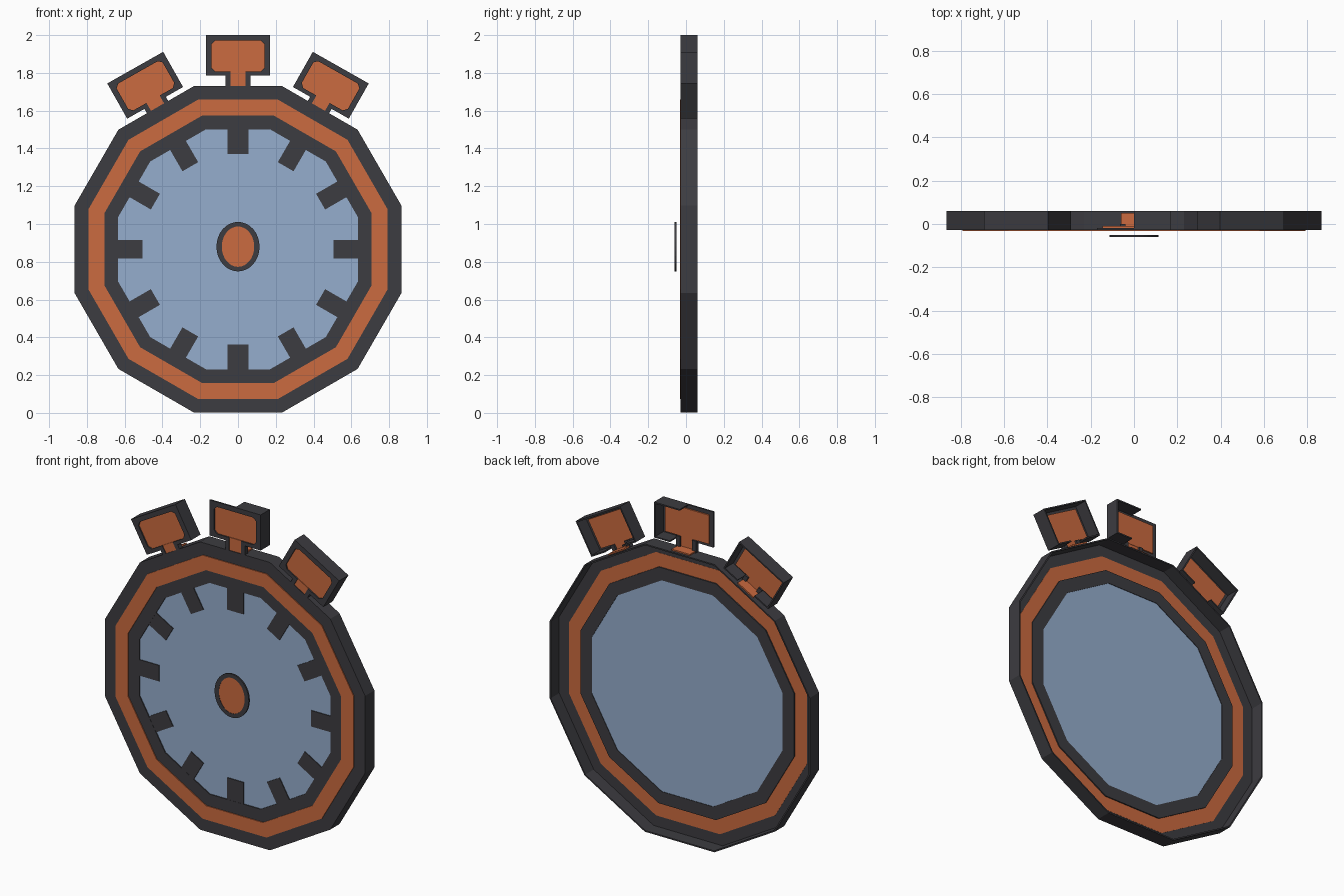
import bpy, bmesh, math

if "Cube" in bpy.data.objects:
    bpy.data.objects.remove(bpy.data.objects["Cube"])

CZ = 0.866            # height of the dial centre
FRONT, BACK = -0.028, 0.06


def material(name, rgb):
    m = bpy.data.materials.new(name)
    m.diffuse_color = (*rgb, 1)
    m.use_nodes = True
    m.node_tree.nodes["Principled BSDF"].inputs["Base Color"].default_value = m.diffuse_color
    return m


DARK = material("dark_grey", (0.046, 0.045, 0.052))
ORANGE = material("orange", (0.60, 0.145, 0.05))
BLUE = material("pale_blue", (0.30, 0.42, 0.61))


def finish(name, bm, mat):
    bmesh.ops.recalc_face_normals(bm, faces=bm.faces)
    me = bpy.data.meshes.new(name)
    bm.to_mesh(me)
    bm.free()
    me.materials.append(mat)
    ob = bpy.data.objects.new(name, me)
    bpy.context.collection.objects.link(ob)
    return ob


def prism(bm, pts, y0, y1):
    """Extrude an x/z outline from y0 to y1."""
    a = [bm.verts.new((x, y0, z)) for x, z in pts]
    b = [bm.verts.new((x, y1, z)) for x, z in pts]
    bm.faces.new(a)
    bm.faces.new(b[::-1])
    n = len(pts)
    for i in range(n):
        j = (i + 1) % n
        bm.faces.new((a[i], b[i], b[j], a[j]))


def circle(n, rx, rz, cz, phase=0.0):
    return [(rx * math.cos(2 * math.pi * i / n + phase),
             cz + rz * math.sin(2 * math.pi * i / n + phase)) for i in range(n)]


def dodecagon(apothem):
    r = apothem / math.cos(math.pi / 12)
    return circle(12, r, r, CZ, math.pi / 12)


def band(bm, outer, inner, y0, y1):
    """Closed ring between two outlines."""
    loops = [[bm.verts.new((x, y, z)) for x, z in pts]
             for pts, y in ((outer, y0), (inner, y0), (inner, y1), (outer, y1))]
    n = len(outer)
    for k in range(4):
        p, q = loops[k], loops[(k + 1) % 4]
        for i in range(n):
            j = (i + 1) % n
            bm.faces.new((p[i], p[j], q[j], q[i]))


# Case: open-backed shell made of a front rim and a thin outer wall
bm = bmesh.new()
band(bm, dodecagon(0.865), dodecagon(0.79), FRONT, -0.02)
band(bm, dodecagon(0.865), dodecagon(0.857), -0.02, BACK)
finish("case_shell", bm, DARK)

# Orange band and inner bezel
bm = bmesh.new()
band(bm, dodecagon(0.792), dodecagon(0.708), -0.033, -0.019)
finish("case_band", bm, ORANGE)
bm = bmesh.new()
band(bm, dodecagon(0.71), dodecagon(0.635), FRONT, -0.012)
finish("inner_bezel", bm, DARK)

# Dial face
bm = bmesh.new()
prism(bm, dodecagon(0.64), -0.022, -0.015)
finish("dial", bm, BLUE)


def place(angle, r):
    """Map (u sideways, v outward) to x/z at a clock angle and radius."""
    c, s = math.cos(angle), math.sin(angle)
    return lambda pts: [(u * c + (r + v) * s, CZ - u * s + (r + v) * c) for u, v in pts]


def box(u0, u1, v0, v1):
    return [(u0, v0), (u1, v0), (u1, v1), (u0, v1)]


# Hour marks
bm = bmesh.new()
for i in range(12):
    w = 0.055 if i % 6 == 0 else 0.048
    prism(bm, place(math.radians(30 * i), 0)(box(-w, w, 0.505, 0.637)), -0.027, -0.021)
finish("hour_marks", bm, DARK)

# Hub floating in front of the dial
bm = bmesh.new()
band(bm, circle(32, 0.114, 0.131, 0.88), circle(32, 0.086, 0.107, 0.88), -0.06, -0.05)
finish("hub_rim", bm, DARK)
bm = bmesh.new()
prism(bm, circle(32, 0.087, 0.108, 0.88), -0.058, -0.051)
finish("hub_cap", bm, ORANGE)


def button(name, angle, r, full):
    put = place(angle, r)
    W, H, t = 0.17, 0.107, 0.008
    foot = 0.862 - r
    # front frame, open at the bottom for the stem
    half = [(0.04, -H), (W, -H), (W, H)]
    hole = [(0.12, 0.078), (0.14, 0.06), (0.14, -0.065), (0.12, -0.085), (0.04, -0.085)]
    frame = half + [(-u, v) for u, v in half[::-1]] \
        + [(-u, v) for u, v in hole[::-1]] + hole
    bm = bmesh.new()
    prism(bm, put(frame), FRONT, -0.018)
    # thin side walls (the middle button is walled on one half only)
    walls = [box(W - t, W, -H, H), box(0, W, H - t, H), box(0.065, W, -H, -H + t)]
    if full:
        walls += [[(-u, v) for u, v in w] for w in walls]
    for w in walls:
        prism(bm, put(w), -0.018, BACK)
    # stem cheeks
    for s in (-1, 1):
        prism(bm, put([(s * u, v) for u, v in box(0.04, 0.065, foot, -0.09)]), FRONT, 0.0)
    finish(name + "_frame", bm, DARK)
    # orange panel, stem front and stem floor
    bm = bmesh.new()
    prism(bm, put(box(-0.145, 0.145, -0.09, 0.084)), -0.02, -0.01)
    prism(bm, put(box(-0.04, 0.04, foot, -0.085)), -0.024, -0.012)
    prism(bm, put(box(-0.06, 0.06, foot + 0.006, foot + 0.014)), -0.012, 0.05)
    finish(name + "_panel", bm, ORANGE)


button("top_button", 0, 1.027, False)
button("right_button", math.radians(29.5), 0.998, True)
button("left_button", math.radians(-29.5), 0.998, True)
